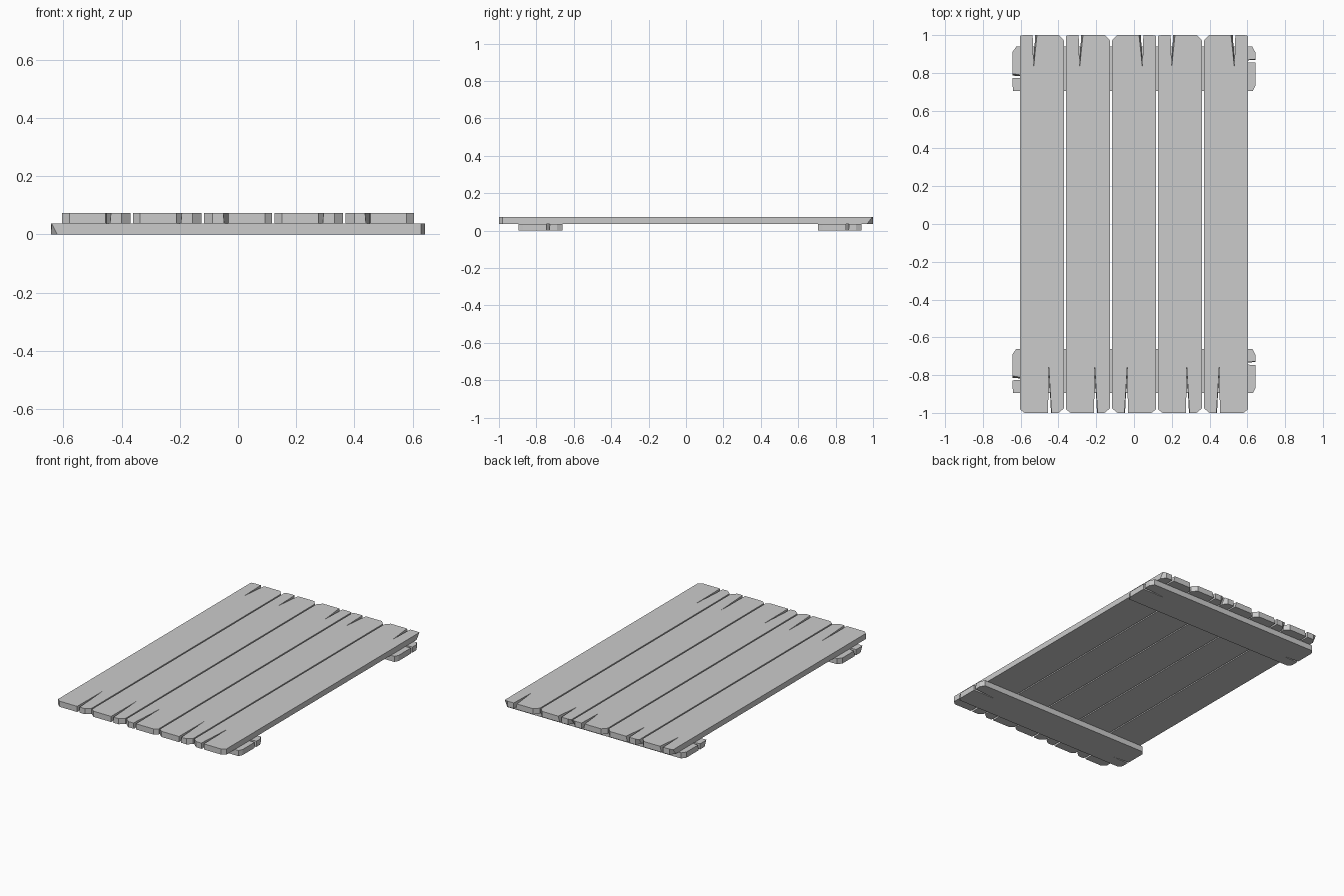
import bpy, bmesh
from mathutils import Matrix

if "Cube" in bpy.data.objects:
    bpy.data.objects.remove(bpy.data.objects["Cube"])

W, T = 0.235, 0.0365   # board width and thickness

# Split-ended board outline: (across, along, bottom shift across, bottom shift along)
OUTLINE = [
    (0.000, -0.980, 0, 0), (0.025, -1.000, 0, 0),
    (0.150, -1.000, 0, 0), (0.152, -0.740, 0, 0), (0.168, -1.000, -0.003, 0),
    (0.205, -1.000, 0, 0), (0.235, -0.975, 0, 0),
    (0.235, 0.970, 0, 0), (0.208, 1.000, 0, 0),
    (0.091, 1.000, -0.010, 0), (0.073, 0.830, 0, 0), (0.068, 1.000, 0, 0),
    (0.022, 1.000, 0, 0), (0.000, 0.996, 0, -0.028),
]


def board(name, matrix):
    bm = bmesh.new()
    top = [bm.verts.new((x - W / 2, y, T)) for x, y, _, _ in OUTLINE]
    bot = [bm.verts.new((x + dx - W / 2, y + dy, 0)) for x, y, dx, dy in OUTLINE]
    bm.faces.new(top)
    bm.faces.new(bot[::-1])
    n = len(top)
    for i in range(n):
        j = (i + 1) % n
        bm.faces.new((bot[i], bot[j], top[j], top[i]))
    bm.transform(matrix)
    bmesh.ops.recalc_face_normals(bm, faces=bm.faces)
    me = bpy.data.meshes.new(name)
    bm.to_mesh(me)
    bm.free()
    ob = bpy.data.objects.new(name, me)
    bpy.context.collection.objects.link(ob)


# Five long planks, two of them mirrored across their width
for i, flip in enumerate((1, 1, -1, 1, -1)):
    board(f"plank_{i + 1}",
          Matrix.Translation(((i - 2) * 0.2435, 0, T)) @ Matrix.Diagonal((flip, 1, 1, 1)))

# Two cross battens: the same board, shortened and turned sideways
for name, y in (("back_batten", 0.822), ("front_batten", -0.778)):
    board(name, Matrix.Translation((0, y, 0)) @ Matrix.Rotation(1.5707963, 4, 'Z')
          @ Matrix.Diagonal((1, 0.642, 1, 1)))
